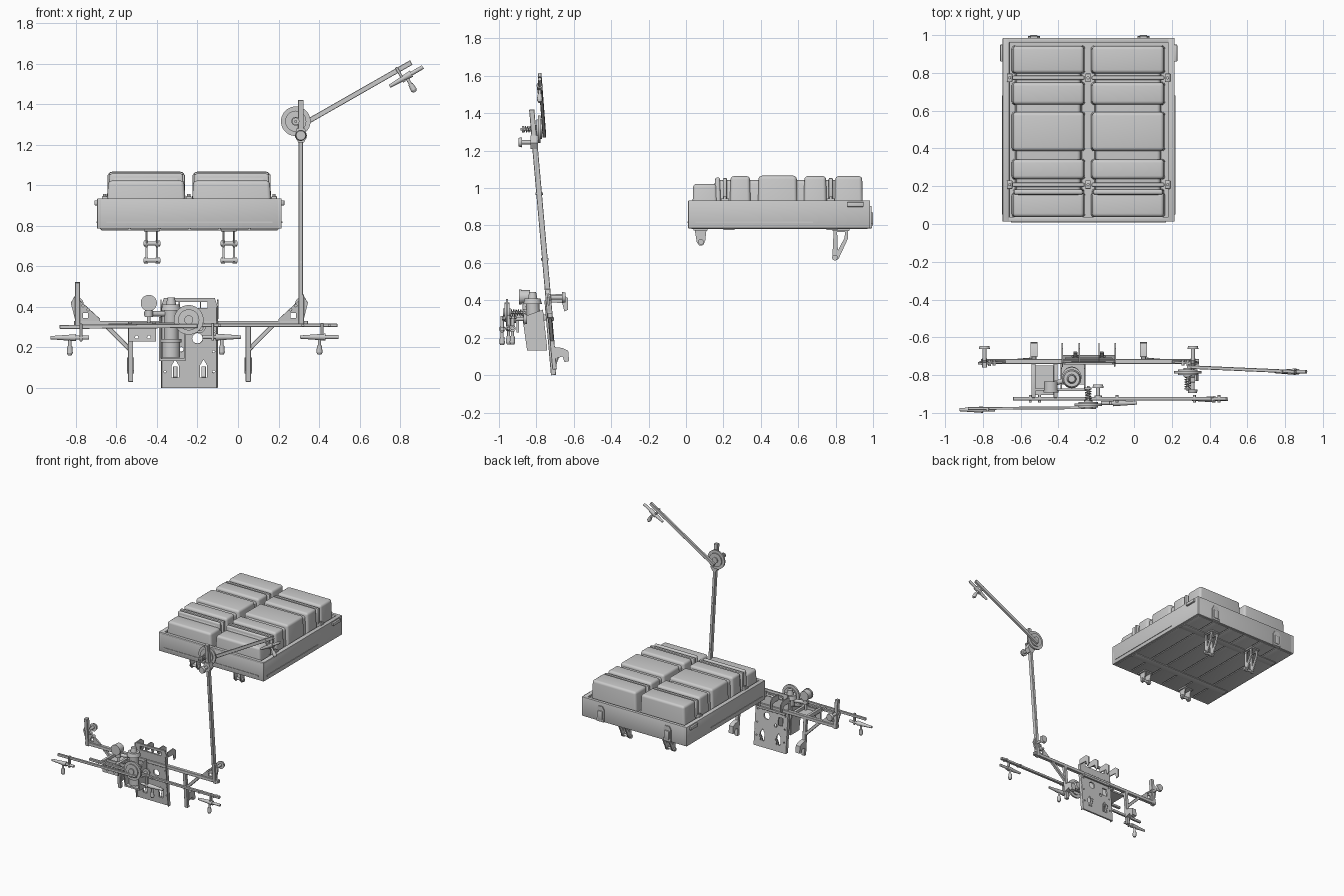
import bpy, bmesh, math
from mathutils import Vector, Matrix

if "Cube" in bpy.data.objects:
    bpy.data.objects.remove(bpy.data.objects["Cube"])

V = Vector
SLOPE = 0.088                      # the rear frame leans towards -y


def T(x, z, off=0.0):
    return V((x, -0.70 - SLOPE * z + off, z))


def finish(name, bm, mat=None, bevel=0, seg=2):
    if bevel:
        bmesh.ops.bevel(bm, geom=bm.edges[:], offset=bevel, segments=seg, affect='EDGES', profile=0.5)
    if mat:
        bm.transform(mat)
    me = bpy.data.meshes.new(name)
    bmesh.ops.recalc_face_normals(bm, faces=bm.faces[:])
    bm.to_mesh(me)
    bm.free()
    ob = bpy.data.objects.new(name, me)
    bpy.context.collection.objects.link(ob)
    return ob


def frame(p, q):
    z = (q - p).normalized()
    ref = V((0, 1, 0)) if abs(z.y) < 0.8 else V((0, 0, 1))
    x = ref.cross(z).normalized()
    m = Matrix((x, z.cross(x), z)).transposed().to_4x4()
    m.translation = (p + q) / 2
    return m


def box(name, x, y, z, bevel=0):
    bm = bmesh.new()
    bmesh.ops.create_cube(bm, size=1)
    for v in bm.verts:
        v.co = V([(r[0] + r[1]) / 2 + c * (r[1] - r[0]) for r, c in zip((x, y, z), v.co)])
    return finish(name, bm, None, bevel)


def bar(name, p, q, w, d, bevel=0.002):
    p, q = V(p), V(q)
    bm = bmesh.new()
    bmesh.ops.create_cube(bm, size=1)
    bmesh.ops.scale(bm, vec=(w, d, (q - p).length), verts=bm.verts)
    return finish(name, bm, frame(p, q), bevel, 1)


def cyl(name, p, q, r, r2=None, n=28):
    p, q = V(p), V(q)
    bm = bmesh.new()
    bmesh.ops.create_cone(bm, cap_ends=True, segments=n, radius1=r, radius2=r if r2 is None else r2,
                          depth=(q - p).length)
    return finish(name, bm, frame(p, q))


def to_mesh(name, cu, mat):
    tmp = bpy.data.objects.new(name + "_curve", cu)
    bpy.context.collection.objects.link(tmp)
    dg = bpy.context.evaluated_depsgraph_get()
    me = bpy.data.meshes.new_from_object(tmp.evaluated_get(dg))
    bpy.data.objects.remove(tmp)
    me.transform(mat)
    ob = bpy.data.objects.new(name, me)
    bpy.context.collection.objects.link(ob)
    return ob


def plate(name, loops, th, loc, plane='xz', lean=False):
    """Flat plate; the first loop is the outline, the others are holes."""
    cu = bpy.data.curves.new(name, 'CURVE')
    cu.dimensions, cu.fill_mode, cu.extrude = '2D', 'BOTH', th / 2
    for pts in loops:
        s = cu.splines.new('POLY')
        s.points.add(len(pts) - 1)
        for sp, (a, b) in zip(s.points, pts):
            sp.co = (a, b, 0, 1)
        s.use_cyclic_u = True
    rx = math.pi / 2 + (math.atan(SLOPE) if lean else 0)
    m = Matrix.Rotation(rx, 4, 'X')
    if plane == 'yz':
        m = Matrix.Rotation(math.pi / 2, 4, 'Z') @ m
    return to_mesh(name, cu, Matrix.Translation(loc) @ m)


def wire(name, pts, r):
    cu = bpy.data.curves.new(name, 'CURVE')
    cu.dimensions, cu.bevel_depth, cu.bevel_resolution, cu.use_fill_caps = '3D', r, 2, True
    s = cu.splines.new('POLY')
    s.points.add(len(pts) - 1)
    for sp, p in zip(s.points, pts):
        sp.co = (*p, 1)
    return to_mesh(name, cu, Matrix())


def ring(cx, cz, r, n=20):
    return [(cx + r * math.cos(2 * math.pi * i / n), cz + r * math.sin(2 * math.pi * i / n)) for i in range(n)]


def rect(a, b, c, d):
    return [(a, c), (b, c), (b, d), (a, d)]


def knob(name, x, y0, y1, z, r=0.03):
    s = math.copysign(0.018, y1 - y0)
    cyl(name + "_stem", (x, y0, z), (x, y1, z), 0.011)
    cyl(name + "_cap", (x, y1 - s, z), (x, y1, z), r, r * 0.85)
    cyl(name + "_collar", (x, y0, z), (x, y0 + s * 0.6, z), 0.02)


# ---------- battery tray ----------
X0, X1, Y0, Y1 = -0.695, 0.215, 0.012, 0.985
for n, xa, xb, ya, yb in (("left", X0, X0 + .02, Y0, Y1), ("right", X1 - .02, X1, Y0, Y1),
                          ("front", X0, X1, Y0, Y0 + .02), ("back", X0, X1, Y1 - .02, Y1)):
    box("tray_wall_" + n, (xa, xb), (ya, yb), (0.785, 0.932), 0.002)
for n, xa, xb, ya, yb in (("left", X0, X0 + .035, Y0, Y1), ("right", X1 - .035, X1, Y0, Y1),
                          ("front", X0, X1, Y0, Y0 + .025), ("back", X0, X1, Y1 - .025, Y1)):
    box("tray_rim_" + n, (xa, xb), (ya, yb), (0.918, 0.934), 0.003)
box("tray_floor", (X0 + .01, X1 - .01), (Y0 + .01, Y1 - .01), (0.787, 0.80))
box("tray_deck", (X0 + .01, X1 - .01), (Y0 + .01, Y1 - .01), (0.895, 0.908))
for i in range(6):
    x = X0 + 0.015 + i * 0.148
    box("floor_plank", (x, x + 0.14), (0.03, 0.97), (0.781, 0.79), 0.002)
for y in (0.23, 0.78):
    box("floor_cross_rail", (X0 + .02, X1 - .02), (y - .03, y + .03), (0.776, 0.786), 0.002)
for x in (X0, X1):
    box("side_strip", (x - .004, x + .004), (0.05, 0.68), (0.813, 0.821))
    box("side_handle", (x - .014, x + .014), (0.86, 0.95), (0.90, 0.925), 0.004)
box("front_strip", (-0.65, 0.17), (Y0 - .004, Y0 + .004), (0.813, 0.821))


# ---------- battery lids ----------
def lid(name, x, y, z0, z1, b=0.018):
    bm = bmesh.new()
    bmesh.ops.create_cube(bm, size=1)
    for v in bm.verts:
        k = 0.008 if v.co.z > 0 else 0
        co = [(r[0] + r[1]) / 2 + c * (r[1] - r[0]) for r, c in zip((x, y), v.co)]
        v.co = (co[0] - math.copysign(k, v.co.x), co[1] - math.copysign(k * .4, v.co.y), z1 if k else z0)
    edges = [e for e in bm.edges if max(v.co.z for v in e.verts) > z0 + 0.01]
    bmesh.ops.bevel(bm, geom=edges, offset=b, segments=4, affect='EDGES', profile=0.5)
    return finish(name, bm)


for side, xa, xb in (("left", -0.648, -0.258), ("right", -0.228, 0.165)):
    lid("lid_core_" + side, (xa + .018, xb - .018), (0.15, 0.93), 0.90, 1.042)
    for ya, yb, top in ((.035, .168, 1.022), (.235, .345, 1.064), (.385, .595, 1.066),
                        (.63, .752, 1.064), (.795, .945, 1.064)):
        lid("lid_block_" + side, (xa, xb), (ya, yb), 0.90, top)
    lid("lid_rib_" + side, (xa + .006, xb - .006), (0.153, 0.185), 0.90, 1.056, 0.01)
    for y in (0.208, 0.774):
        box("strap_" + side, (xa + .004, xb - .004), (y - .011, y + .011), (0.90, 1.054), 0.006)
for y in (0.208, 0.774):
    for x in (-0.658, -0.243, 0.178):
        box("strap_clip", (x - .014, x + .014), (y - .022, y + .022), (0.90, 0.945), 0.003)
        cyl("strap_bolt", (x, y, 0.94), (x, y, 0.955), 0.008)

# ---------- tray mounts and latches ----------
for cx in (-0.425, -0.045):
    for dx in (-0.026, 0.026):
        plate("front_mount_cheek", [[(.045, .785), (.11, .785), (.103, .72), (.092, .695), (.072, .692), (.058, .71)],
                                    ring(.08, .715, .006, 10)], 0.008, (cx + dx, 0, 0), 'yz')
        plate("rear_mount_cheek", [[(.79, .785), (.868, .785), (.866, .73), (.815, .62), (.795, .612), (.782, .622)],
                                   [(.808, .765), (.85, .765), (.848, .735), (.812, .665)]],
              0.010, (cx + dx, 0, 0), 'yz')
    for n, y, z in (("front", .08, .712), ("rear", .796, .628)):
        cyl(n + "_mount_pin", (cx - .042, y, z), (cx + .042, y, z), 0.010)
        for s in (-1, 1):
            cyl(n + "_mount_roller", (cx + s * .018, y, z), (cx + s * .04, y, z), 0.015)
    box("front_mount_foot", (cx - .04, cx + .04), (.04, .115), (.772, .786), 0.002)
    box("rear_mount_foot", (cx - .04, cx + .04), (.78, .875), (.772, .786), 0.002)
for cx in (-0.53, 0.05):
    plate("latch_plate", [[(-.032, .79), (.032, .79), (.032, .88), (.018, .905), (-.018, .905), (-.032, .88)]],
          0.008, (cx, 0.988, 0))
    box("latch_lever", (cx - .02, cx + .02), (.985, 1.0), (.80, .87), 0.004)
    box("latch_foot", (cx - .032, cx + .032), (.965, .995), (.785, .81), 0.003)

# ---------- rear frame: beam, end posts, lower legs ----------
bar("rear_beam", T(-0.81, .318), T(0.345, .318), 0.025, 0.026)
for side, s in (("left", -1), ("right", 1)):
    mx = lambda u: -0.24 + s * u
    bar("end_post_" + side, T(mx(.552), .30), T(mx(.552), .52 if s < 0 else .46), 0.026, 0.03)
    plate("end_gusset_" + side, [[(mx(.585), .42), (mx(.565), .455), (mx(.44), .34), (mx(.44), .32), (mx(.56), .32)],
                                 rect(mx(.525), mx(.50), .345, .37)], 0.012, (0, -0.70, 0), lean=True)
    for u, z in ((.50, .385), (.525, .405)):
        cyl("gusset_bolt", T(mx(u), z, -.015), T(mx(u), z, .015), 0.008)
    knob("post_knob_" + side, mx(.552), -0.735, -0.645, .415)
    bar("lower_leg_" + side, T(mx(.29), .03), T(mx(.29), .31), 0.026, 0.024)
    bar("leg_brace_" + side, T(mx(.412), .308), T(mx(.29), .185), 0.022, 0.02)
    plate("foot_hook_" + side, [[(-.705, .15), (-.66, .145), (-.63, .13), (-.625, .075), (-.65, .07), (-.66, .10),
                                 (-.705, .085)]], 0.036, (mx(.29), 0, 0), 'yz')

# ---------- centre plate ----------
pl = [(-.38, 0), (-.10, 0), (-.10, .40), (-.115, .445), (-.365, .445), (-.38, .40)]
holes = [rect(-.33, -.15, .395, .425), ring(-.20, .245, .026), ring(-.28, .19, .012), rect(-.34, -.30, .20, .26)]
holes += [[(x - .018, .05), (x + .018, .05), (x + .018, .11), (x, .14), (x - .018, .11)] for x in (-.31, -.17)]
holes += [ring(x, z, .006, 10) for x in (-.36, -.12) for z in (.08, .18, .28)]
plate("centre_plate", [pl] + holes, 0.012, (0, -0.70, 0), lean=True)
for x in (-.378, -.102):
    bar("plate_flange", T(x, .0, -.008), T(x, .40, -.008), 0.006, 0.028)
for x in (-.38, -.29, -.185, -.10):
    plate("plate_hook", [[(-.735, .43), (-.66, .435), (-.63, .41), (-.63, .35), (-.65, .34), (-.662, .385),
                          (-.73, .39)]], 0.007, (x, 0, 0), 'yz')
for x in (-.31, -.17):
    bar("slot_tongue", T(x, .05, .004), T(x, .105, .03), 0.022, 0.008)
bar("plate_ledge", T(-.365, .30, .01), T(-.115, .30, .01), 0.02, 0.02)


# ---------- pivots and grippers ----------
def pivot(name, x, y, z, s):
    """Ratchet disc; the bolt and spring point along y in direction s."""
    cyl(name + "_disc", (x, y - .006, z), (x, y + .006, z), 0.073, n=48)
    cyl(name + "_step", (x, y - .014, z), (x, y + .014, z), 0.052, n=40)
    cyl(name + "_hub", (x, y - .022, z), (x, y + .022, z), 0.022)
    cyl(name + "_bolt", (x, y, z), (x, y + s * .10, z), 0.007)
    cyl(name + "_washer", (x, y + s * .082, z), (x, y + s * .092, z), 0.018)
    wire(name + "_spring", [(x + .015 * math.cos(t * .6), y + s * (.02 + .0012 * t), z + .015 * math.sin(t * .6))
                            for t in range(52)], 0.003)


def gripper(name, c, u, v, clamp, up):
    """Tapered jaw along u, handle along v, clamp post back to the arm."""
    c, u, v = V(c), V((u[0], 0, u[1])), V((v[0], 0, v[1]))
    cyl(name + "_jaw", c - u * .095, c + u * .03, 0.008, 0.017)
    cyl(name + "_jaw_end", c + u * .03, c + u * .095, 0.010)
    box_p = c + u * clamp
    bar(name + "_clamp", box_p - v * up, box_p + v * .018, 0.014, 0.02)
    cyl(name + "_handle_pin", c, c + v * .05, 0.008)
    cyl(name + "_handle_grip", c + v * .042, c + v * .075, 0.012, 0.015)
    cyl(name + "_handle_tip", c + v * .075, c + v * .087, 0.015, 0.009)


# ---------- mast and upper arm ----------
bar("mast", T(.31, .30), T(.31, 1.24), 0.021, 0.030)
bar("mast_head", T(.31, 1.22), T(.31, 1.42), 0.028, 0.028)
plate("mast_collar", [[(.298, 1.21), (.325, 1.21), (.342, 1.24), (.33, 1.28), (.29, 1.28), (.28, 1.24)]],
      0.04, (0, -.812, 0))
for z in (.62, .97):
    cyl("mast_rivet", T(.31, z, -.02), T(.31, z, .02), 0.006)
pivot("upper_pivot", .285, -.785, 1.315, -1)
knob("mast_knob", .31, -.81, -.895, 1.245, 0.027)
bar("upper_arm", (.285, -.757, 1.28), (.855, -.782, 1.605), 0.025, 0.018)
gripper("upper_gripper", (.83, -.782, 1.535), (.866, .5), (.5, -.866), -.02, .065)

# ---------- front beam and folded arm ----------
bar("front_beam", (-.64, -.925, .308), (.49, -.925, .308), 0.018, 0.02)
bar("folded_arm", (-.88, -.977, .30), (-.20, -.972, .305), 0.02, 0.015)
pivot("lower_pivot", -.243, -.957, .335, 1)
knob("beam_knob", -.19, -.92, -.85, .30, 0.03)
gripper("left_gripper", (-.83, -.983, .247), (1, 0), (0, -1), .055, .07)
gripper("middle_gripper", (-.08, -.948, .25), (-1, 0), (0, -1), .045, .07)
gripper("right_gripper", (.402, -.928, .25), (1, 0), (0, -1), .013, .07)
for x in (-.55, -.50, -.09, .32, .45):
    cyl("beam_bolt", (x, -.945, .308), (x, -.905, .308), 0.007)

# ---------- drive box, motor and gauge between the beams ----------
for x in (-.532, -.415):
    box("cross_rail", (x - .01, x + .01), (-.92, -.735), (.295, .325), 0.002)
box("rail_tie", (-.54, -.26), (-.885, -.87), (.30, .322), 0.002)
plate("drive_box", [rect(-.54, -.405, .228, .31), ring(-.50, .25, .008), ring(-.44, .25, .008)], 0.012, (0, -.90, 0))
box("drive_box_base", (-.535, -.41), (-.90, -.75), (.29, .303))
for x in (-.385, -.262):
    plate("motor_bracket", [[(-.875, .31), (-.85, .135), (-.742, .145), (-.765, .35)]], 0.008, (x, 0, 0), 'yz')
box("motor_shelf", (-.389, -.258), (-.85, -.742), (.132, .144))
cyl("motor_cup", (-.33, -.80, .15), (-.33, -.80, .225), 0.045)
cyl("motor_body", (-.33, -.81, .22), (-.33, -.82, .385), 0.036)
cyl("motor_flange", (-.33, -.81, .222), (-.33, -.81, .24), 0.052)
cyl("motor_cap", (-.33, -.82, .38), (-.33, -.82, .41), 0.05, 0.042)
cyl("motor_neck", (-.33, -.82, .41), (-.33, -.82, .445), 0.025, 0.018)
cyl("gauge_body", (-.44, -.885, .418), (-.44, -.835, .418), 0.036, n=36)
cyl("gauge_bezel", (-.44, -.892, .418), (-.44, -.88, .418), 0.040, n=36)
cyl("gauge_stem", (-.44, -.855, .30), (-.44, -.855, .40), 0.009)
cyl("gauge_pipe", (-.46, -.855, .365), (-.34, -.82, .365), 0.013)
cyl("gauge_joint", (-.44, -.855, .35), (-.44, -.855, .38), 0.020)

# ---------- smooth the round parts, keep hard edges ----------
for ob in bpy.context.scene.objects:
    ob.select_set(ob.type == 'MESH')
    bpy.context.view_layer.objects.active = ob
bpy.ops.object.shade_smooth_by_angle(angle=math.radians(32))
